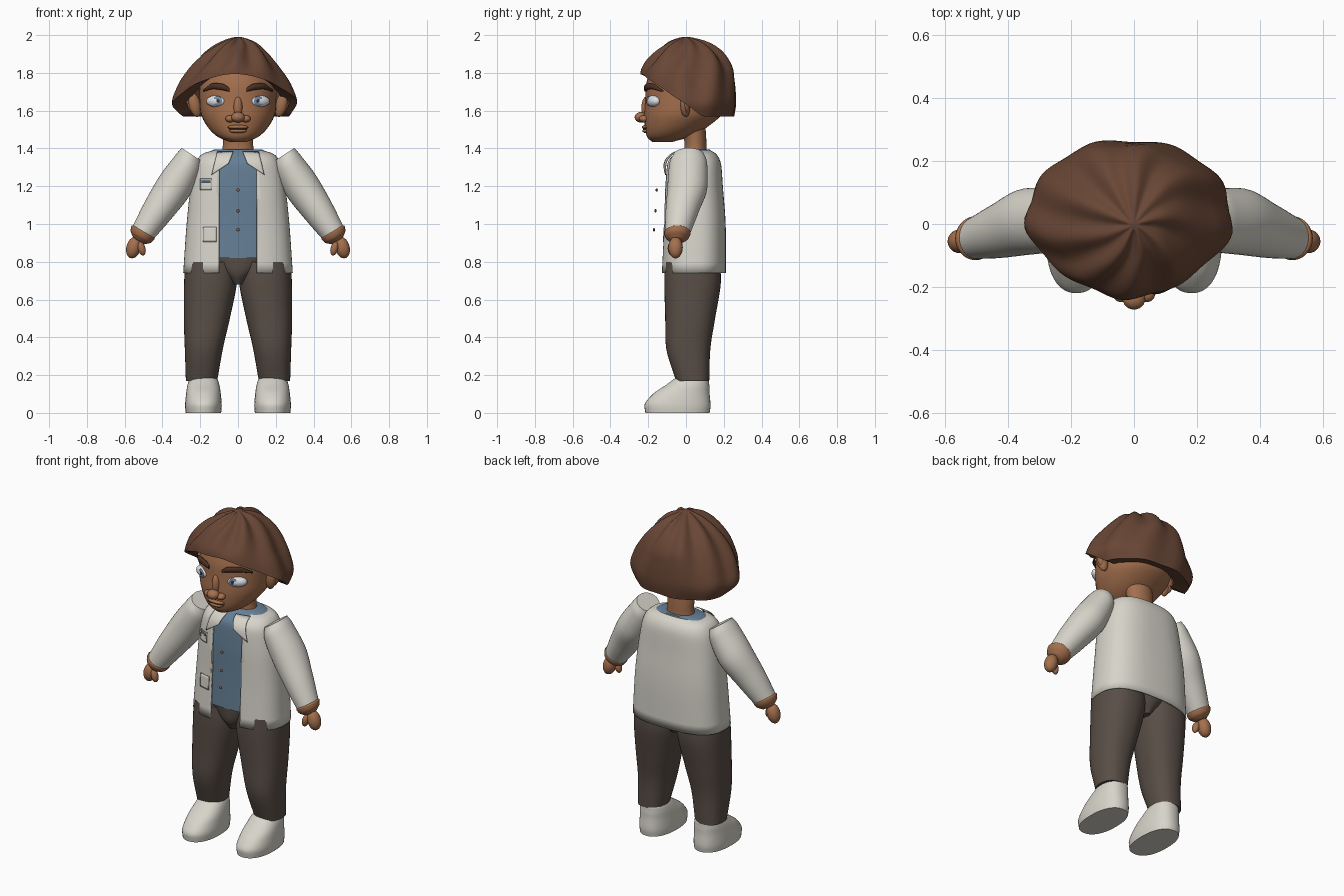
import bpy, bmesh, math
from mathutils import Vector, Matrix

cube = bpy.data.objects.get("Cube")
if cube:
    bpy.data.objects.remove(cube, do_unlink=True)


def material(name, *rgb):
    mat = bpy.data.materials.new(name)
    mat.use_nodes = True
    mat.diffuse_color = (*rgb, 1)
    mat.node_tree.nodes["Principled BSDF"].inputs["Base Color"].default_value = (*rgb, 1)
    return mat


skin = material("warm skin", .37, .16, .075)
hair_brown = material("hair brown", .14, .062, .036)
brow_brown = material("brow brown", .07, .03, .018)
cream = material("cream cloth", .68, .66, .59)
blue = material("shirt blue", .13, .21, .30)
dark_cloth = material("trouser brown", .10, .076, .062)
white = material("eye white", .72, .75, .78)
iris_blue = material("iris blue", .17, .26, .40)
button_brown = material("button brown", .27, .11, .05)
seam_grey = material("seam grey", .33, .33, .30)


def finish(name, bm, mat, angle=45):
    """Turn a bmesh into a smooth shaded object."""
    bmesh.ops.recalc_face_normals(bm, faces=bm.faces)
    mesh = bpy.data.meshes.new(name)
    bm.to_mesh(mesh)
    bm.free()
    mesh.materials.append(mat)
    mesh.shade_smooth()
    mesh.set_sharp_from_angle(angle=math.radians(angle))
    obj = bpy.data.objects.new(name, mesh)
    bpy.context.scene.collection.objects.link(obj)
    return obj


def dense(rings, steps=5):
    """Smoothly resample (z, x, y, rx, ry) rings without overshoot."""
    rings = [Vector(r) for r in rings]
    deltas = [b - a for a, b in zip(rings, rings[1:])]

    def tangent(d, e):
        return Vector([2 * p * q / (p + q) if p * q > 0 else 0 for p, q in zip(d, e)])

    tangents = [deltas[0]] + [tangent(d, e) for d, e in zip(deltas, deltas[1:])] + [deltas[-1]]
    out = []
    for i, d in enumerate(deltas):
        for k in range(steps):
            t = k / steps
            out.append(rings[i] + d * t * t * (3 - 2 * t)
                       + tangents[i] * t * (1 - t) ** 2 - tangents[i + 1] * t * t * (1 - t))
    return out + [rings[-1]]


def ring_at(rings, z):
    """Interpolated ring at a height."""
    for a, b in zip(rings, rings[1:]):
        if (a[0] - z) * (b[0] - z) <= 0 and a[0] != b[0]:
            return a.lerp(b, (z - a[0]) / (b[0] - a[0]))
    return rings[0] if abs(rings[0][0] - z) < abs(rings[-1][0] - z) else rings[-1]


def bridge(bm, loops):
    for a, b in zip(loops, loops[1:]):
        for i in range(len(a)):
            j = (i + 1) % len(a)
            bm.faces.new((a[i], a[j], b[j], b[i]))


def loft(name, rings, mat, side=1, tilt=0, power=2, n=40, caps=True):
    """Skin a tube over rings; tilt turns the rings in the xz plane."""
    bm = bmesh.new()
    ct, st = math.cos(math.radians(tilt)), math.sin(math.radians(tilt))
    loops = []
    for z, x, y, rx, ry in dense(rings):
        loop = []
        for i in range(n):
            c, s = math.cos(math.tau * i / n), math.sin(math.tau * i / n)
            u = math.copysign(abs(c) ** (2 / power), c) * rx
            v = math.copysign(abs(s) ** (2 / power), s) * ry
            loop.append(bm.verts.new((side * (x + u * ct), y + v, z + u * st)))
        loops.append(loop)
    bridge(bm, loops)
    if caps:
        bm.faces.new(loops[0])
        bm.faces.new(loops[-1])
    return finish(name, bm, mat)


def ball(name, loc, scale, mat, turn=0, lean=0):
    bm = bmesh.new()
    bmesh.ops.create_uvsphere(bm, u_segments=24, v_segments=14, radius=1)
    rot = Matrix.Rotation(math.radians(turn), 4, 'Z') @ Matrix.Rotation(math.radians(lean), 4, 'Y')
    bm.transform(Matrix.Translation(loc) @ rot @ Matrix.Diagonal((*scale, 1)))
    return finish(name, bm, mat)


# Coat: an open shell with the front cut away
torso = [(.74, 0, .04, .29, .172), (1, 0, .045, .272, .165), (1.2, 0, .04, .25, .155),
         (1.32, 0, .04, .225, .145), (1.37, 0, .045, .19, .115), (1.39, 0, .05, .13, .08)]
POWER, GAP = 2.6, .1
coat = loft("coat", torso, cream, power=POWER, n=64, caps=False)
bm = bmesh.new()
bm.from_mesh(coat.data)
for x in (-GAP, GAP):
    bmesh.ops.bisect_plane(bm, geom=bm.verts[:] + bm.edges[:] + bm.faces[:],
                           plane_co=(x, 0, 0), plane_no=(1, 0, 0))
front = [f for f in bm.faces if abs(f.calc_center_median().x) < GAP and f.calc_center_median().y < 0.04]
bmesh.ops.delete(bm, geom=front, context='FACES')
bm.to_mesh(coat.data)
bm.free()
shell = coat.modifiers.new("thickness", 'SOLIDIFY')
shell.thickness = .012

# Shirt under the coat
body = dense(torso)
shirt_rings = [r - Vector((0, 0, 0, .014, .014)) for r in (ring_at(body, z) for z in (.82, 1, 1.2, 1.32, 1.37))]
loft("shirt", shirt_rings + [(1.395, 0, .05, .125, .075)], blue, power=POWER, n=64)
for i, z in enumerate((1.18, 1.07, .97)):
    ball(f"button_{i}", (0, -.155 - i * .007, z), (.009, .006, .009), button_brown)


def patch(name, corners, mat, offset, n=8):
    """Thin plate that follows the front of the coat, from four xz corners."""
    bm = bmesh.new()
    a, b, c, d = (Vector(p) for p in corners)
    rows = []
    for i in range(n + 1):
        row = []
        for j in range(n + 1):
            x, z = a.lerp(b, i / n).lerp(d.lerp(c, i / n), j / n)
            _, _, cy, rx, ry = ring_at(body, z)
            y = cy - ry * max(0, 1 - abs(x / rx) ** POWER) ** (1 / POWER)
            row.append(bm.verts.new((x, y - offset, z)))
        rows.append(row)
    for p, q in zip(rows, rows[1:]):
        for j in range(n):
            bm.faces.new((p[j], p[j + 1], q[j + 1], q[j]))
    plate = finish(name, bm, mat)
    plate.modifiers.new("thickness", 'SOLIDIFY').thickness = .003


def box(x, z, w, h):
    return [(x - w, z - h), (x + w, z - h), (x + w, z + h), (x - w, z + h)]


# Pockets, badge and lapels
for label, x, z, w, h in (("breast", -.17, 1.21, .03, .03), ("lower", -.15, .945, .036, .04)):
    patch(label + "_pocket_seam", box(x, z, w, h), seam_grey, .003)
    patch(label + "_pocket", box(x, z, w - .003, h - .003), cream, .005)
patch("badge", box(-.17, 1.228, .024, .007), blue, .008)
for side, label in ((1, "left"), (-1, "right")):
    lapel = [(.025, 1.385), (.11, 1.385), (.14, 1.26), (.05, 1.32)]
    patch(label + "_lapel", [(side * x, z) for x, z in lapel], cream, .014)

# Trousers
loft("pelvis", [(.68, 0, .03, .03, .10), (.75, 0, .035, .12, .14), (.84, 0, .04, .25, .15)], dark_cloth)

for side, label in ((1, "left"), (-1, "right")):
    loft(label + "_trouser_leg", [(.8, .142, .035, .135, .145), (.7, .145, .035, .14, .15),
         (.5, .165, .022, .122, .132), (.35, .18, .012, .102, .118), (.17, .193, .035, .083, .088)],
         dark_cloth, side, power=2.3)
    loft(label + "_shoe", [(0, .183, -.045, .094, .17), (.04, .183, -.045, .097, .175),
         (.1, .183, -.025, .092, .15), (.15, .183, .01, .084, .113), (.185, .183, .03, .07, .085),
         (.2, .183, .03, .035, .045)], cream, side, power=2.3)

    # Sleeve, wrist roll and hand
    loft(label + "_sleeve", [(1.368, .245, .015, .063, .08), (1.32, .265, .012, .08, .1),
         (1.2, .337, .008, .095, .106), (1.07, .425, -.02, .083, .088), (.95, .505, -.045, .064, .066)],
         cream, side, tilt=33)
    loft(label + "_wrist", [(.965, .497, -.045, .055, .055), (.955, .503, -.045, .07, .07),
         (.935, .513, -.046, .064, .064), (.91, .525, -.048, .035, .035)], skin, side, tilt=30)
    ball(label + "_hand", (side * .553, -.055, .875), (.038, .038, .058), skin, lean=side * -15)
    ball(label + "_thumb", (side * .51, -.075, .87), (.02, .022, .038), skin, lean=side * 15)

    # Ear, eye and brow
    ball(label + "_ear", (side * .228, -.005, 1.63), (.032, .026, .065), skin, turn=side * -20, lean=side * 14)
    ball(label + "_ear_rim", (side * .245, .005, 1.64), (.026, .016, .053), skin, lean=side * 14)
    ball(label + "_eyeball", (side * .116, -.172, 1.65), (.056, .03, .031), white, turn=side * 26)
    ball(label + "_iris", (side * .108, -.201, 1.652), (.025, .004, .025), iris_blue, turn=side * 18)
    ball(label + "_pupil", (side * .107, -.205, 1.652), (.01, .003, .01), brow_brown, turn=side * 18)
    loft(label + "_brow", [(1.71, .045, -.214, .01, .008), (1.725, .08, -.208, .017, .014),
         (1.73, .13, -.184, .016, .014), (1.705, .185, -.125, .005, .006)], brow_brown, side, tilt=90, n=16)
    ball(label + "_nostril", (side * .042, -.222, 1.557), (.025, .026, .019), skin)

# Head and neck
loft("head", [(1.435, 0, -.125, .045, .055), (1.46, 0, -.095, .105, .11), (1.52, 0, -.048, .165, .17),
     (1.6, 0, -.01, .2, .21), (1.7, 0, 0, .205, .215), (1.8, 0, 0, .18, .195), (1.9, 0, 0, .1, .11)],
     skin, power=2.1)
loft("neck", [(1.36, 0, .05, .088, .062), (1.43, 0, .05, .08, .058), (1.55, 0, .03, .085, .07)], skin)
ball("nape", (0, .06, 1.435), (.06, .048, .055), skin)
ball("nose_tip", (0, -.238, 1.565), (.036, .034, .028), skin)
ball("nose_bridge", (0, -.21, 1.615), (.024, .026, .06), skin)
ball("upper_lip", (0, -.208, 1.513), (.055, .026, .012), skin)
ball("lower_lip", (0, -.204, 1.493), (.046, .027, .013), skin)
ball("mouth_line", (0, -.205, 1.503), (.056, .025, .003), brow_brown)

# Hair: a swirled dome with a slanted lower edge
dome = dense([(1.56, -.015, .02, .295, .235), (1.64, -.015, .02, .328, .248), (1.72, -.015, .015, .3, .25),
              (1.8, -.015, .01, .25, .245), (1.9, -.01, .015, .165, .18), (1.96, 0, .01, .085, .095),
              (1.99, 0, 0, .015, .015)])
bm = bmesh.new()
loops, count, levels = [], 96, 24
for k in range(levels + 1):
    t = 1 - k / levels
    loop = []
    for i in range(count):
        angle = math.tau * i / count
        edge = 1.57 + .7 * max(0, .07 - .25 * math.sin(angle))
        z = 1.99 - (1.99 - edge) * t ** 1.4
        _, cx, cy, rx, ry = ring_at(dome, z)
        wave = math.sin(9 * angle + 4 * t) + .5 * math.sin(5 * angle - 3 * t)
        swell = 1 + .032 * wave * (1 - .4 * t)
        lift = .014 * wave * t * (1 - t) * 3
        loop.append(bm.verts.new((cx + rx * swell * math.cos(angle), cy + ry * swell * math.sin(angle), z + lift)))
    loops.append(loop)
inner = [bm.verts.new((v.co.x * .72, v.co.y * .72, v.co.z + .02)) for v in loops[0]]
bridge(bm, [inner] + loops)
bm.faces.new(loops[-1])
finish("hair", bm, hair_brown, 60)
